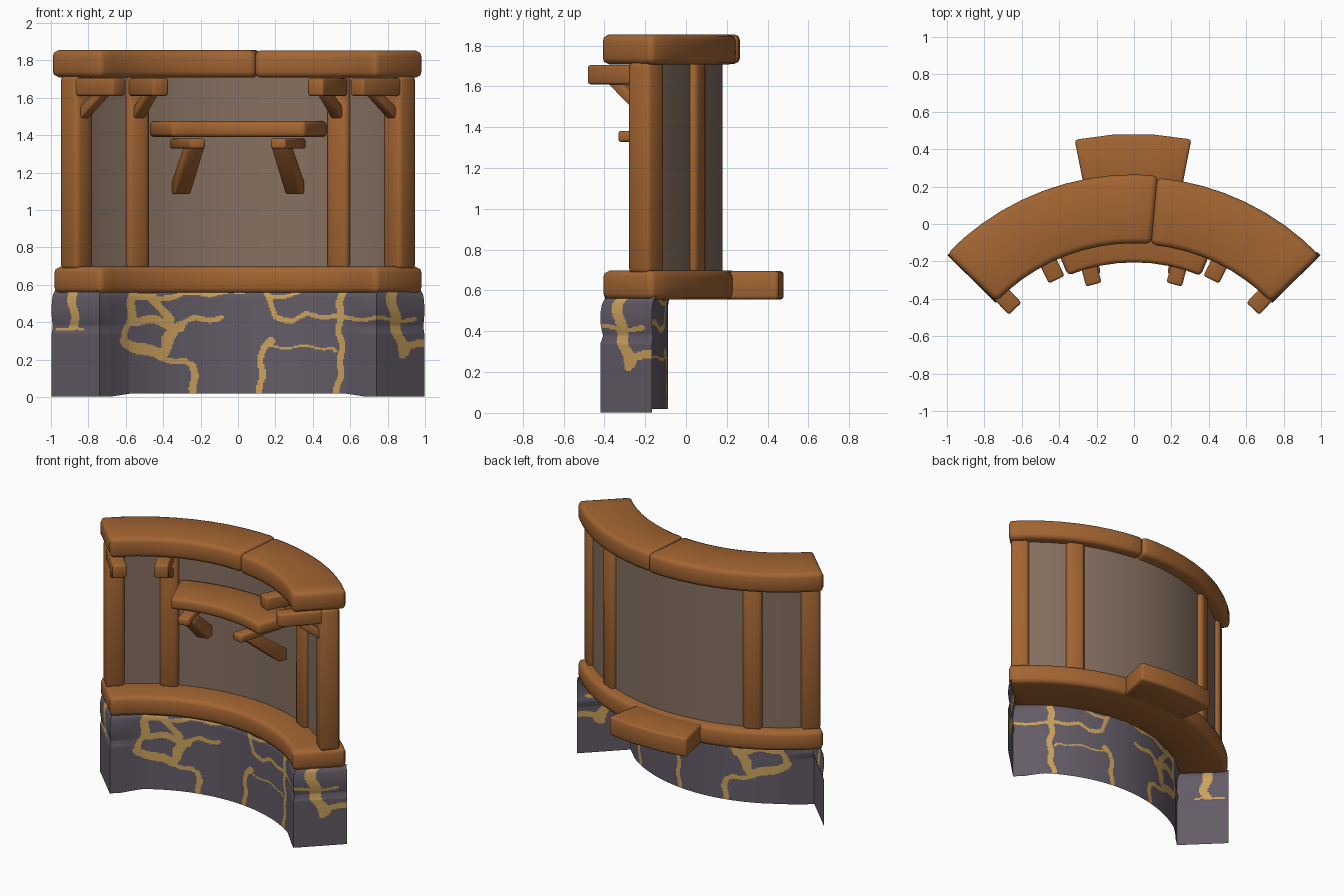
import bpy, bmesh, math
from math import sin, cos, radians

if "Cube" in bpy.data.objects:
    bpy.data.objects.remove(bpy.data.objects["Cube"])

CY = -1.125          # centre of the arc that everything follows
END = 45.5           # half angle of the stone arc
BEAM = 46.1          # half angle of the wooden beams


def material(name, rgb):
    m = bpy.data.materials.new(name)
    m.diffuse_color = (*rgb, 1)
    m.use_nodes = True
    m.node_tree.nodes["Principled BSDF"].inputs["Base Color"].default_value = m.diffuse_color
    return m


WOOD = material("warm wood", (.365, .130, .032))
WALL = material("brown plaster", (.235, .160, .117))
STONE = material("grey stone", (.127, .107, .135))
MORTAR = material("sandy mortar", (.60, .36, .11))


def polar(a, r, z, side=0):
    """Point at angle a (degrees from +y) and radius r, shifted sideways."""
    a = radians(a)
    return (r * sin(a) + side * cos(a), CY + r * cos(a) - side * sin(a), z)


def finish(bm, name, mat, bevel):
    bmesh.ops.recalc_face_normals(bm, faces=bm.faces)
    if bevel:
        edges = [e for e in bm.edges if e.calc_face_angle(0) > radians(30)]
        bmesh.ops.bevel(bm, geom=edges, offset=bevel, segments=2, profile=.5, affect='EDGES')
    me = bpy.data.meshes.new(name)
    bm.to_mesh(me)
    bm.free()
    me.materials.append(mat)
    me.shade_smooth()
    me.set_sharp_from_angle(angle=radians(55))
    ob = bpy.data.objects.new(name, me)
    bpy.context.collection.objects.link(ob)
    return ob


def loft(rings, name, mat, bevel):
    bm = bmesh.new()
    vs = [[bm.verts.new(p) for p in ring] for ring in rings]
    n = len(vs[0])
    for a, b in zip(vs, vs[1:]):
        for i in range(n):
            bm.faces.new((a[i], a[(i + 1) % n], b[(i + 1) % n], b[i]))
    bm.faces.new(vs[0])
    bm.faces.new(vs[-1])
    return finish(bm, name, mat, bevel)


def arc_beam(name, r0, r1, z0, z1, a0, a1, n, mat=WOOD, bevel=.03):
    rings = []
    for i in range(n + 1):
        a = a0 + (a1 - a0) * i / n
        rings.append([polar(a, r, z) for r, z in ((r0, z0), (r1, z0), (r1, z1), (r0, z1))])
    return loft(rings, name, mat, bevel)


def prism(name, a, pts, width, bevel=.012):
    """Radial profile (r, z) given thickness across the arc."""
    return loft([[polar(a, r, z, s * width / 2) for r, z in pts] for s in (-1, 1)],
                name, WOOD, bevel)


def rect(r0, r1, z0, z1):
    return [(r0, z0), (r1, z0), (r1, z1), (r0, z1)]


# Curved beams, wall panel, rear ledge and inner shelf
arc_beam("top_beam_left", 1.022, 1.39, 1.71, 1.855, -BEAM, 5.3, 10)
arc_beam("top_beam_right", 1.018, 1.378, 1.708, 1.853, 5.0, BEAM, 8)
arc_beam("sill_beam", 1.022, 1.378, .555, .697, -BEAM, BEAM, 18)
arc_beam("rear_ledge", 1.30, 1.607, .556, .695, -11.4, 11, 3, bevel=.016)
arc_beam("wall_panel", 1.235, 1.305, .68, 1.72, -44, 44, 24, WALL, 0)
arc_beam("inner_shelf", .92, 1.24, 1.39, 1.475, -22.6, 22.8, 8, bevel=.022)

# Posts and brackets, mirrored left and right
for side, tag in ((-1, "left"), (1, "right")):
    for ang, pos in ((42.9, "end"), (26.0, "mid")):
        prism(f"{pos}_post_{tag}", side * ang, rect(1.20, 1.337, .68, 1.72), .127, .026)
        prism(f"{pos}_bracket_{tag}", side * (ang + .5), rect(.925, 1.23, 1.61, 1.705), .094)
        prism(f"{pos}_brace_{tag}", side * ang,
              [(1.03, 1.62), (1.11, 1.62), (1.23, 1.54), (1.23, 1.47)], .066, .01)
    prism(f"shelf_bracket_{tag}", side * 15, rect(.83, 1.245, 1.328, 1.382), .085)
    prism(f"shelf_brace_{tag}", side * 14.5,
          [(.87, 1.34), (1.0, 1.34), (1.245, 1.16), (1.245, 1.085), (1.18, 1.085)], .09)

# Mortar seams as front-view polylines (width, x, z, x, z, ...)
SEAMS = [
    (.045, -.885, .57, -.875, .37), (.014, -.96, .37, -.82, .355),
    (.045, -.56, .57, -.575, .43), (.03, -.575, .43, -.61, .30), (.055, -.61, .29, -.43, .23),
    (.03, -.57, .55, -.43, .52, -.29, .555, -.08, .56, .02, .57),
    (.045, -.58, .41, -.45, .41, -.30, .37), (.03, -.30, .39, -.24, .42, -.10, .42),
    (.055, -.32, .38, -.38, .31, -.40, .22), (.05, -.45, .52, -.37, .42),
    (.03, -.42, .21, -.28, .19, -.24, .16), (.04, -.24, .16, -.235, .02),
    (.03, .14, .57, .18, .51, .19, .43, .29, .41), (.02, .18, .53, .36, .565),
    (.025, .29, .41, .36, .44, .55, .43),
    (.035, .18, .30, .13, .26, .12, .02), (.012, .13, .27, .50, .265, .52, .24),
    (.04, .56, .57, .54, .42), (.035, .54, .42, .555, .2, .53, .02),
    (.022, .55, .42, .70, .42, .94, .41),
    (.055, .82, .57, .84, .40, .89, .24), (.04, .87, .27, .99, .28),
]


def seam_distance(x, z):
    best = 1
    for w, *c in SEAMS:
        pts = list(zip(c[::2], c[1::2]))
        for (ax, az), (bx, bz) in zip(pts, pts[1:]):
            dx, dz = bx - ax, bz - az
            t = max(0, min(1, ((x - ax) * dx + (z - az) * dz) / (dx * dx + dz * dz)))
            best = min(best, math.hypot(x - ax - t * dx, z - az - t * dz) - w / 2)
    return best


# Stone base: open shell of end cap, curved front sheet, end cap
R0, R1, CAP, SHEET, ROWS = 1.038, 1.382, 40, 220, 84
path = [(-END, R1 + (R0 - R1) * i / CAP, -1) for i in range(CAP)]
path += [(-END + 2 * END * i / SHEET, R0, 0) for i in range(SHEET + 1)]
path += [(END, R0 + (R1 - R0) * (i + 1) / CAP, 1) for i in range(CAP)]
bm = bmesh.new()
cols = []
for a, r, cap in path:
    col = []
    for j in range(ROWS + 1):
        t = j / ROWS
        edge = max(0, min(1, (abs(a) - 34) / 8))
        z0 = .018 - .016 * edge
        z = z0 + (.572 - z0) * t
        # Lower corner blocks stand proud, upper stones bulge and round in at the top
        low = max(0, min(1, (.38 - z) / .04))
        up = max(0, sin(math.pi * (z - .35) / .23)) if z > .35 else 0
        top = max(0, (z - .53) / .04) ** 2
        out = edge * (.016 * low + .016 * up) - .012 * top
        if cap:
            p = polar(a, r, z, cap * out)
        else:
            corner = abs(a) > END - .01
            p = polar(a, r - out, z, math.copysign(out, a) if corner else 0)
        col.append(bm.verts.new(p))
    cols.append(col)
for c, d in zip(cols, cols[1:]):
    for j in range(ROWS):
        f = bm.faces.new((c[j], d[j], d[j + 1], c[j + 1]))
        m = f.calc_center_median()
        x, z = m.x + .008 * sin(m.z * 40), m.z + .008 * sin(m.x * 31)
        f.material_index = int(seam_distance(x, z) < 0)
me = bpy.data.meshes.new("stone_base")
bm.to_mesh(me)
bm.free()
me.materials.append(STONE)
me.materials.append(MORTAR)
me.shade_smooth()
me.set_sharp_from_angle(angle=radians(40))
bpy.context.collection.objects.link(bpy.data.objects.new("stone_base", me))
